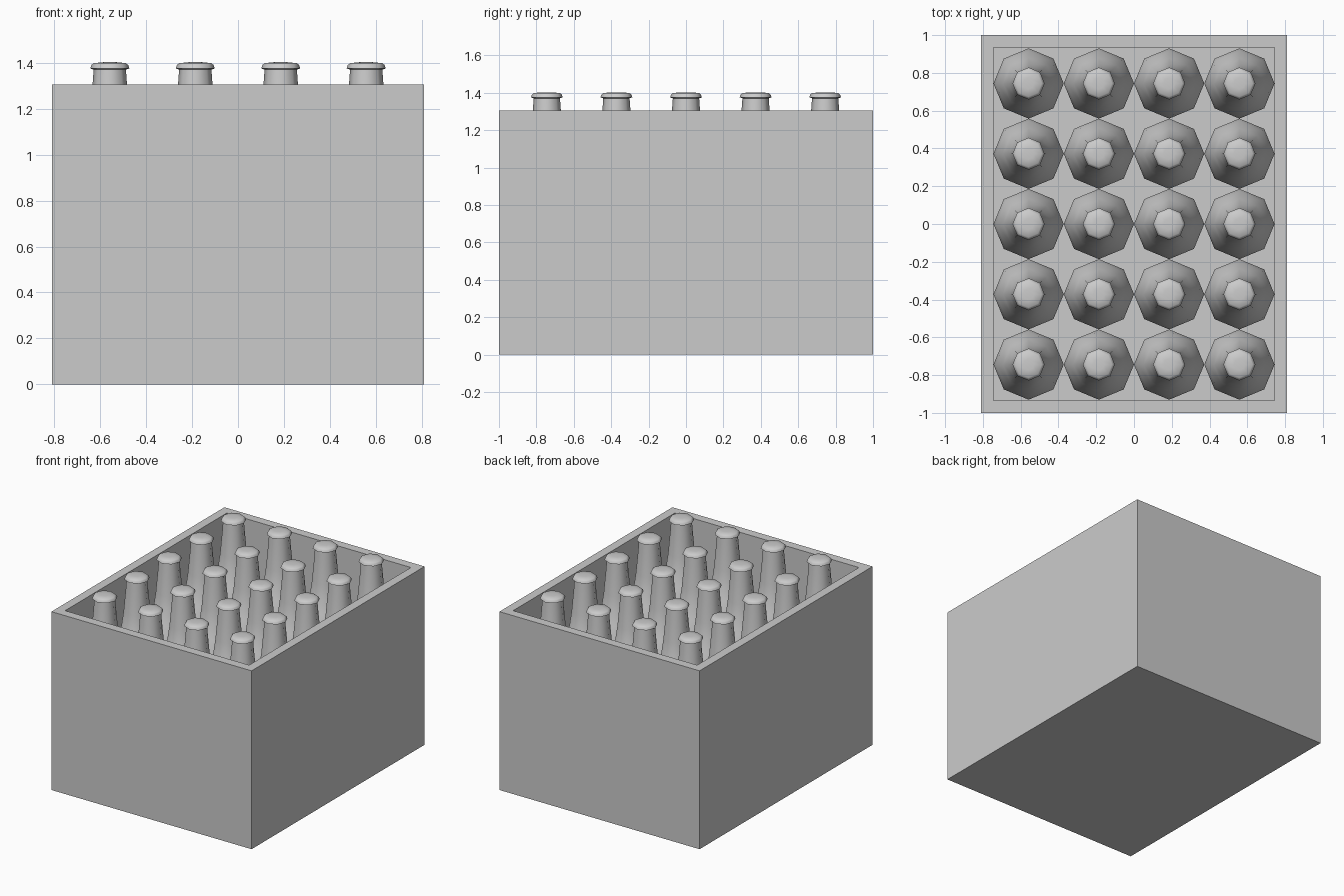
import bpy, bmesh, math

if "Cube" in bpy.data.objects:
    bpy.data.objects.remove(bpy.data.objects["Cube"])

W, D, H, T = 0.81, 1.0, 1.305, 0.065   # half width, half depth, height, wall
PITCH = 0.372


def make_object(name, bm):
    mesh = bpy.data.meshes.new(name)
    bmesh.ops.recalc_face_normals(bm, faces=bm.faces)
    bm.to_mesh(mesh)
    bm.free()
    obj = bpy.data.objects.new(name, mesh)
    bpy.context.collection.objects.link(obj)
    return obj


def lathe(name, profile, sides=8):
    """Revolve (radius, z) points into a closed solid."""
    bm = bmesh.new()
    rings = [[bm.verts.new((r * math.cos(math.tau * i / sides),
                            r * math.sin(math.tau * i / sides), z))
              for i in range(sides)] for r, z in profile]
    for a, b in zip(rings, rings[1:]):
        for i in range(sides):
            j = (i + 1) % sides
            bm.faces.new((a[i], a[j], b[j], b[i]))
    bm.faces.new(rings[0])
    bm.faces.new(rings[-1])
    obj = make_object(name, bm)
    obj.data.shade_smooth()
    obj.data.set_sharp_from_angle(angle=math.radians(50))
    return obj


# Crate: box with its top face inset and pushed down to the floor
bm = bmesh.new()
bmesh.ops.create_cube(bm, size=2)
for v in bm.verts:
    v.co = (v.co.x * W, v.co.y * D, (v.co.z + 1) * H / 2)
top = max(bm.faces, key=lambda f: f.calc_center_median().z)
bmesh.ops.inset_region(bm, faces=[top], thickness=T, use_even_offset=True)
cavity = bmesh.ops.extrude_discrete_faces(bm, faces=[top])["faces"][0]
for v in cavity.verts:
    v.co.z = T
make_object("crate", bm)

# Bottle and cap, facing a vertex along each axis
bottle = lathe("bottle", [(0.17, T), (0.186, T + 0.02), (0.186, 0.76), (0.172, 0.84),
                          (0.135, 0.94), (0.104, 1.04), (0.09, 1.14), (0.075, 1.305), (0.07, 1.375)])
cap = lathe("bottle_cap", [(0.07, 1.37), (0.085, 1.375), (0.08, 1.39),
                           (0.07, 1.398), (0.03, 1.402)])

# Four by five grid of capped bottles
for ix in range(4):
    for iy in range(5):
        for part in (bottle, cap):
            obj = part if ix == iy == 0 else part.copy()
            if obj is not part:
                bpy.context.collection.objects.link(obj)
            obj.location = ((ix - 1.5) * PITCH, (iy - 2) * PITCH, 0)
